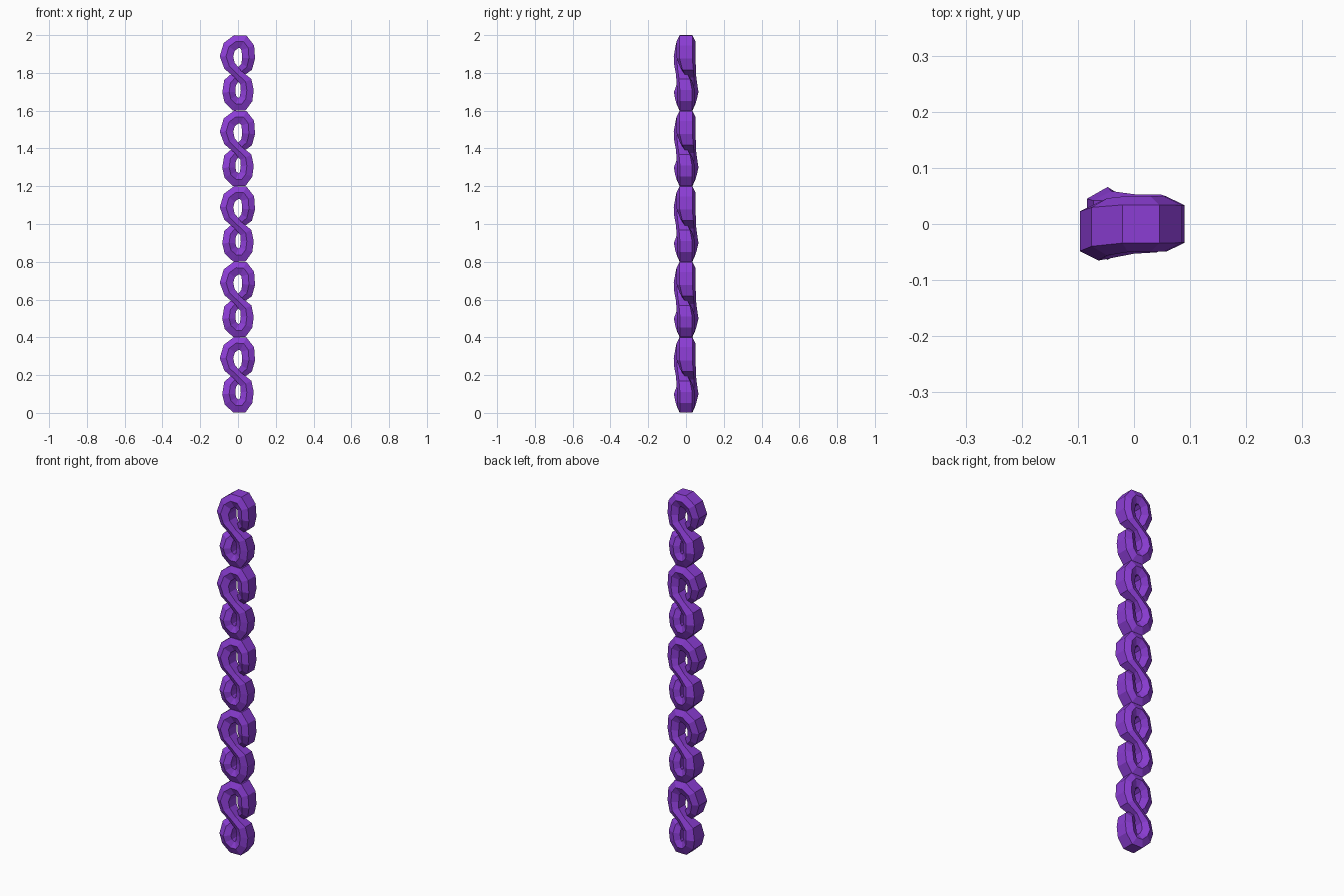
import bpy
import bmesh
from mathutils import Vector

cube = bpy.data.objects.get("Cube")
if cube:
    bpy.data.objects.remove(cube, do_unlink=True)

# One flat colour for the whole chain
purple = bpy.data.materials.new("purple")
purple.use_nodes = True
COLOUR = (0.26, 0.047, 0.66, 1.0)
purple.diffuse_color = COLOUR
purple.node_tree.nodes["Principled BSDF"].inputs["Base Color"].default_value = COLOUR

PITCH = 0.3995
LINKS = 5

# Six-sided bar section: (in-plane offset, depth offset)
SECTION = [(0.034, 0.034), (0.034, -0.034), (0.002, -0.05),
           (-0.034, -0.034), (-0.034, 0.034), (0.002, 0.05)]

# Closed figure-eight centre line: x, y, z, in-plane scale, depth scale
PATH = [
    (-0.010, 0.000, 0.367, 1.00, 1.00),
    (0.028, 0.000, 0.366, 1.00, 1.00),
    (0.052, 0.000, 0.335, 1.00, 0.98),
    (0.056, 0.000, 0.280, 1.00, 0.98),
    (0.046, 0.010, 0.235, 0.90, 0.85),
    (0.000, 0.022, 0.195, 0.72, 0.62),
    (-0.042, 0.006, 0.150, 0.95, 1.05),
    (-0.049, 0.001, 0.100, 1.00, 1.30),
    (-0.040, 0.000, 0.063, 1.00, 1.15),
    (-0.012, 0.000, 0.036, 1.00, 1.00),
    (0.022, 0.000, 0.036, 1.00, 0.95),
    (0.043, 0.000, 0.065, 1.00, 0.95),
    (0.049, 0.000, 0.110, 1.00, 0.95),
    (0.042, -0.008, 0.155, 0.90, 0.85),
    (0.000, -0.022, 0.195, 0.72, 0.62),
    (-0.045, -0.017, 0.240, 0.90, 0.90),
    (-0.061, -0.013, 0.290, 1.00, 1.04),
    (-0.046, -0.005, 0.340, 1.00, 1.02),
]


def link_mesh():
    """Sweep the section round the figure-eight path."""
    bm = bmesh.new()
    rings = []
    n = len(PATH)
    for i, (x, y, z, s_in, s_deep) in enumerate(PATH):
        before, after = PATH[i - 1], PATH[(i + 1) % n]
        d1 = Vector((x - before[0], z - before[2])).normalized()
        d2 = Vector((after[0] - x, after[2] - z)).normalized()
        tangent = (d1 + d2).normalized()
        miter = s_in / max(tangent.dot(d1), 0.8)
        nx, nz = -tangent.y, tangent.x
        rings.append([bm.verts.new((x + nx * a * miter, y + b * s_deep,
                                    z + nz * a * miter)) for a, b in SECTION])
    k = len(SECTION)
    for i in range(n):
        r0, r1 = rings[i], rings[(i + 1) % n]
        for j in range(k):
            bm.faces.new((r0[j], r0[(j + 1) % k], r1[(j + 1) % k], r1[j]))
    bmesh.ops.recalc_face_normals(bm, faces=bm.faces)
    mesh = bpy.data.meshes.new("twisted_link")
    bm.to_mesh(mesh)
    bm.free()
    mesh.materials.append(purple)
    return mesh


# Stack identical links into the chain
mesh = link_mesh()
for i in range(LINKS):
    link = bpy.data.objects.new(f"chain_link_{i + 1}", mesh)
    link.location.z = i * PITCH
    bpy.context.collection.objects.link(link)
